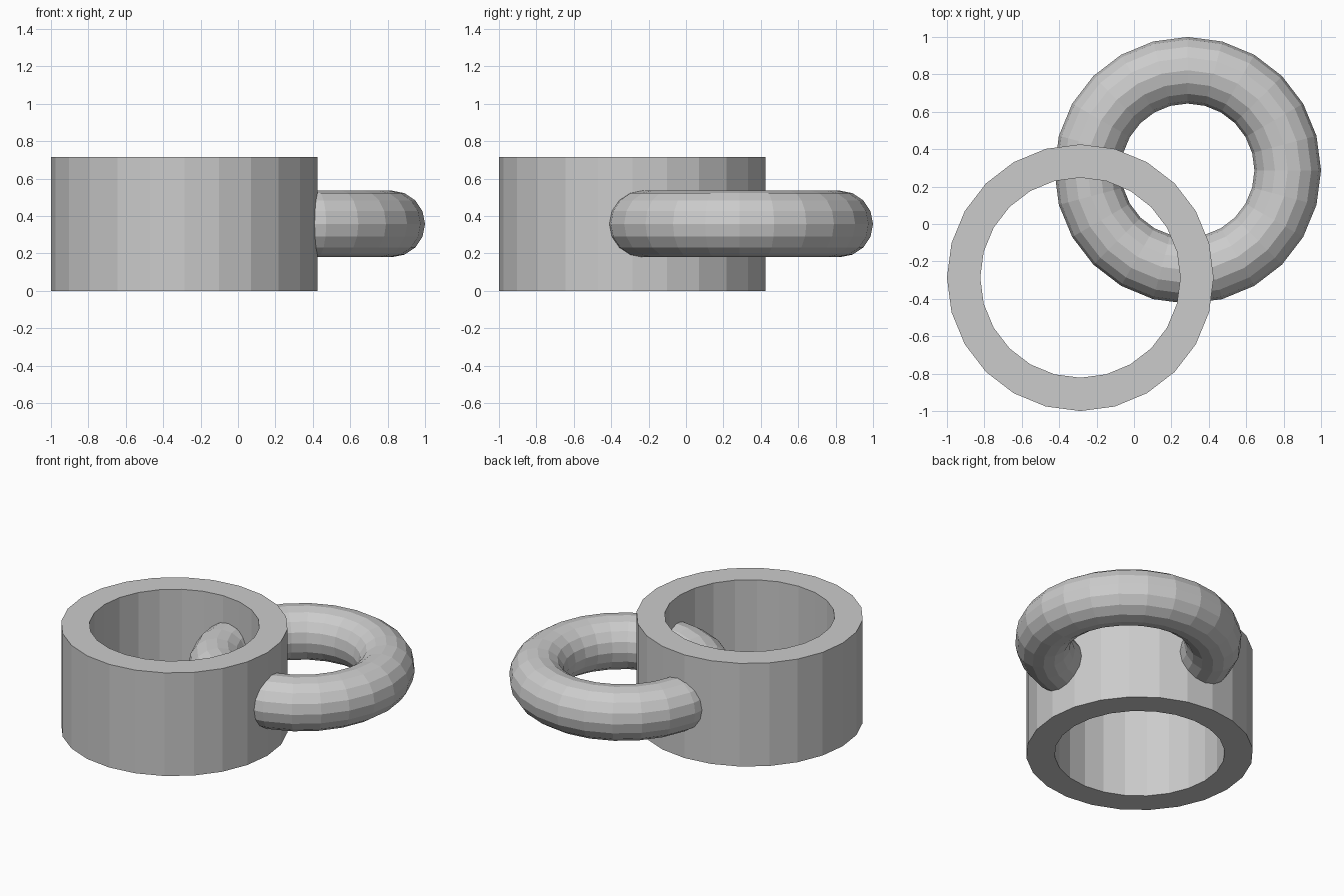
import bpy, bmesh
from math import cos, sin, tau

if "Cube" in bpy.data.objects:
    bpy.data.objects.remove(bpy.data.objects["Cube"])

R_OUT, R_IN, H, OFF, SIDES = 0.713, 0.535, 0.715, 0.287, 24


def lathe(name, profile, centre):
    """Revolve a closed (radius, z) profile around a vertical axis."""
    bm = bmesh.new()
    rings = [[bm.verts.new((r * cos(tau * i / SIDES), r * sin(tau * i / SIDES), z))
              for r, z in profile] for i in range(SIDES)]
    n = len(profile)
    for i in range(SIDES):
        a, b = rings[i], rings[(i + 1) % SIDES]
        for j in range(n):
            k = (j + 1) % n
            bm.faces.new((a[j], b[j], b[k], a[k]))
    bmesh.ops.recalc_face_normals(bm, faces=bm.faces)
    mesh = bpy.data.meshes.new(name)
    bm.to_mesh(mesh)
    bm.free()
    obj = bpy.data.objects.new(name, mesh)
    obj.location = centre
    bpy.context.collection.objects.link(obj)
    return obj


# Thick-walled open cylinder
tube = lathe("tube_with_ring",
             [(R_OUT, 0), (R_OUT, H), (R_IN, H), (R_IN, 0)], (-OFF, -OFF, 0))

# Round ring running through the tube wall
MINOR = 16
ring = lathe("ring_helper",
             [(R_IN + 0.178 * cos(tau * j / MINOR), 0.178 * sin(tau * j / MINOR))
              for j in range(MINOR)], (OFF, OFF, H / 2))
ring.hide_render = True
ring.hide_set(True)

# Merge both into one solid
union = tube.modifiers.new("union", 'BOOLEAN')
union.operation = 'UNION'
union.solver = 'EXACT'
union.object = ring
